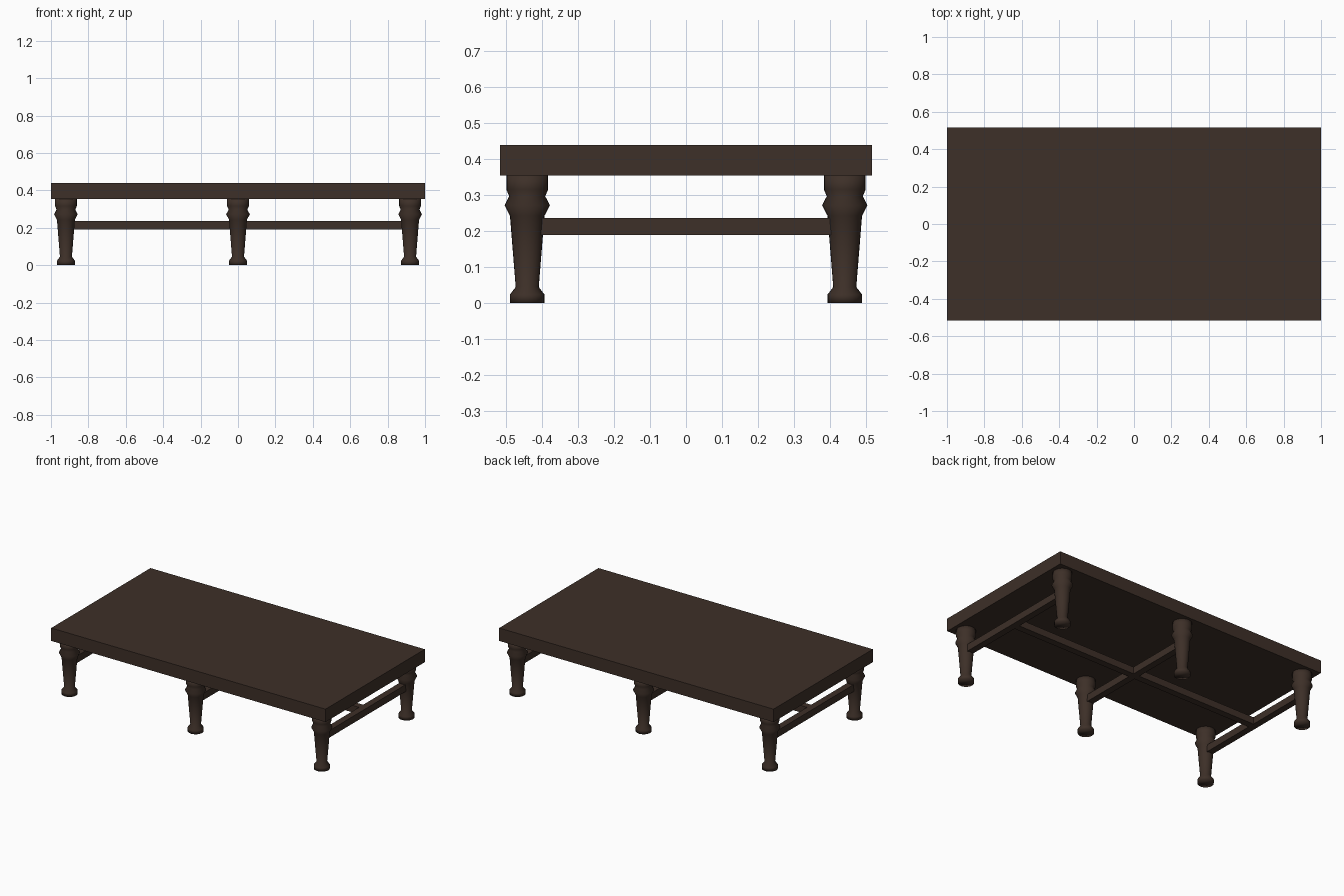
import bpy, bmesh, math
from mathutils import Matrix, Vector

if "Cube" in bpy.data.objects:
    bpy.data.objects.remove(bpy.data.objects["Cube"])

wood = bpy.data.materials.new("dark_wood")
wood.diffuse_color = (0.047, 0.029, 0.021, 1)
wood.use_nodes = True
wood.node_tree.nodes["Principled BSDF"].inputs["Base Color"].default_value = wood.diffuse_color


def finish(name, bm, smooth=False):
    bmesh.ops.recalc_face_normals(bm, faces=bm.faces)
    for f in bm.faces:
        f.smooth = smooth
    me = bpy.data.meshes.new(name)
    bm.to_mesh(me)
    bm.free()
    me.materials.append(wood)
    ob = bpy.data.objects.new(name, me)
    bpy.context.collection.objects.link(ob)
    return ob


def box(name, lo, hi):
    lo, hi = Vector(lo), Vector(hi)
    bm = bmesh.new()
    bmesh.ops.create_cube(bm, size=1, matrix=Matrix.Translation((lo + hi) / 2)
                          @ Matrix.Diagonal((*(hi - lo), 1)))
    return finish(name, bm)


# Turned leg: (radius, height) from foot to top
PROFILE = [(0.048, 0), (0.048, 0.024), (0.032, 0.045), (0.048, 0.243),
           (0.063, 0.272), (0.050, 0.297), (0.058, 0.316), (0.058, 0.358)]


def leg(name, x, y, sides=24):
    bm = bmesh.new()
    rings = [[bm.verts.new((r * math.cos(a), r * math.sin(a), z))
              for a in (2 * math.pi * i / sides for i in range(sides))]
             for r, z in PROFILE]
    for a, b in zip(rings, rings[1:]):
        for i in range(sides):
            j = (i + 1) % sides
            bm.faces.new((a[i], a[j], b[j], b[i]))
    bm.faces.new(rings[0])
    bm.faces.new(rings[-1])
    finish(name, bm, True).location = (x, y, 0)


# Table top
box("table_top", (-1, -0.517, 0.355), (1, 0.517, 0.44))

# Three pairs of legs, each joined by a cross stretcher
W, Z0, Z1 = 0.022, 0.19, 0.236
for side, x in (("left", -0.92), ("middle", 0), ("right", 0.92)):
    leg(f"{side}_front_leg", x, -0.441)
    leg(f"{side}_back_leg", x, 0.441)
    box(f"{side}_stretcher", (x - W, -0.42, Z0), (x + W, 0.42, Z1))

# Long stretcher down the middle
for side, s in (("left", -1), ("right", 1)):
    x0, x1 = sorted((s * W, s * (0.92 - W)))
    box(f"long_stretcher_{side}", (x0, -W, Z0), (x1, W, Z1))
